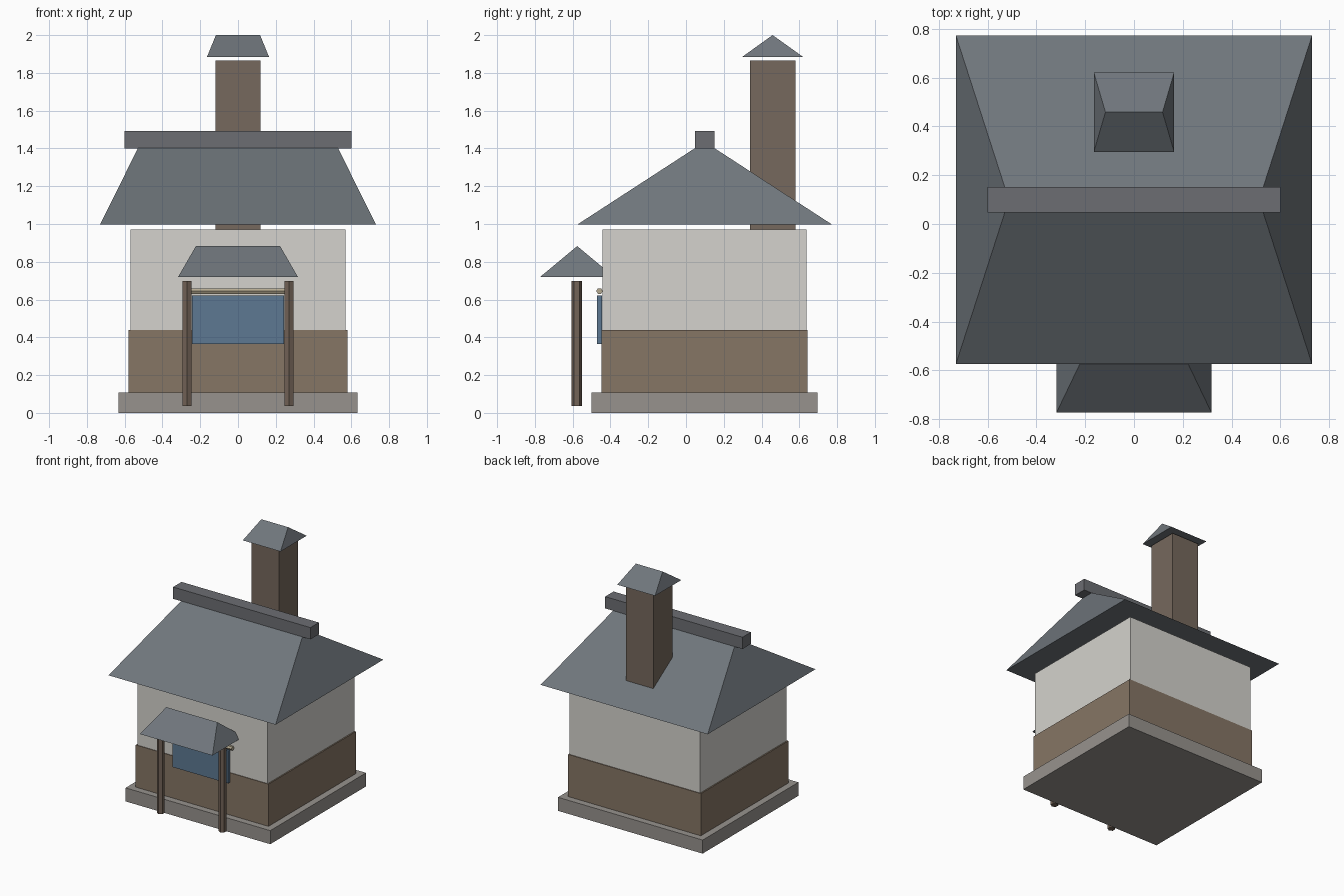
import bpy, math

if "Cube" in bpy.data.objects:
    bpy.data.objects.remove(bpy.data.objects["Cube"])


def material(name, rgb):
    m = bpy.data.materials.new(name)
    m.diffuse_color = (*rgb, 1)
    m.use_nodes = True
    m.node_tree.nodes["Principled BSDF"].inputs["Base Color"].default_value = m.diffuse_color
    return m


STONE = material("stone", (0.31, 0.29, 0.27))
TIMBER = material("timber", (0.24, 0.18, 0.13))
PLASTER = material("plaster", (0.66, 0.65, 0.61))
SLATE = material("slate", (0.16, 0.18, 0.20))
RIDGE = material("ridge", (0.15, 0.155, 0.17))
BRICK = material("brick", (0.18, 0.14, 0.11))
WOOD = material("post_wood", (0.17, 0.125, 0.095))
CLOTH = material("cloth", (0.11, 0.19, 0.29))
ROD = material("rod_wood", (0.46, 0.40, 0.28))


def mesh_object(name, verts, faces, mat):
    me = bpy.data.meshes.new(name)
    me.from_pydata(verts, [], faces)
    me.materials.append(mat)
    ob = bpy.data.objects.new(name, me)
    bpy.context.collection.objects.link(ob)
    return ob


def box(name, half_x, y0, y1, z0, z1, mat):
    v = [(x, y, z) for z in (z0, z1)
         for x, y in ((-half_x, y0), (half_x, y0), (half_x, y1), (-half_x, y1))]
    f = [(3, 2, 1, 0), (4, 5, 6, 7)]
    f += [(i, (i + 1) % 4, (i + 1) % 4 + 4, i + 4) for i in range(4)]
    return mesh_object(name, v, f, mat)


def hip_roof(name, half_x, ridge_x, y0, y1, z0, z1, mat):
    ym = (y0 + y1) / 2
    v = [(-half_x, y0, z0), (half_x, y0, z0), (half_x, y1, z0), (-half_x, y1, z0),
         (-ridge_x, ym, z1), (ridge_x, ym, z1)]
    f = [(3, 2, 1, 0), (0, 1, 5, 4), (1, 2, 5), (2, 3, 4, 5), (3, 0, 4)]
    return mesh_object(name, v, f, mat)


def hex_bar(name, radius, length, loc, mat, rot=(0, 0, 0)):
    bpy.ops.mesh.primitive_cylinder_add(vertices=6, radius=radius, depth=length,
                                        location=loc, rotation=rot)
    ob = bpy.context.object
    ob.name = name
    ob.data.materials.append(mat)
    return ob


# House body
box("foundation", 0.632, -0.50, 0.695, 0.0, 0.107, STONE)
box("lower_wall", 0.58, -0.448, 0.643, 0.107, 0.44, TIMBER)
box("upper_wall", 0.57, -0.443, 0.637, 0.44, 0.97, PLASTER)

# Main roof and ridge beam
hip_roof("main_roof", 0.73, 0.513, -0.574, 0.772, 0.998, 1.435, SLATE)
box("ridge_beam", 0.60, 0.047, 0.152, 1.40, 1.493, RIDGE)

# Chimney and its cap
box("chimney", 0.12, 0.34, 0.58, 0.965, 1.865, BRICK)
hip_roof("chimney_cap", 0.165, 0.117, 0.295, 0.622, 1.883, 2.0, SLATE)

# Porch roof and posts
hip_roof("porch_roof", 0.317, 0.223, -0.772, -0.38, 0.72, 0.883, SLATE)
for side, label in ((-1, "left"), (1, "right")):
    hex_bar("porch_post_" + label, 0.028, 0.66,
            (side * 0.27, -0.578, 0.367), WOOD)

# Door curtain and rod
box("curtain", 0.243, -0.472, -0.446, 0.365, 0.622, CLOTH)
hex_bar("curtain_rod", 0.017, 0.55, (0, -0.458, 0.645), ROD, (0, math.pi / 2, 0))
